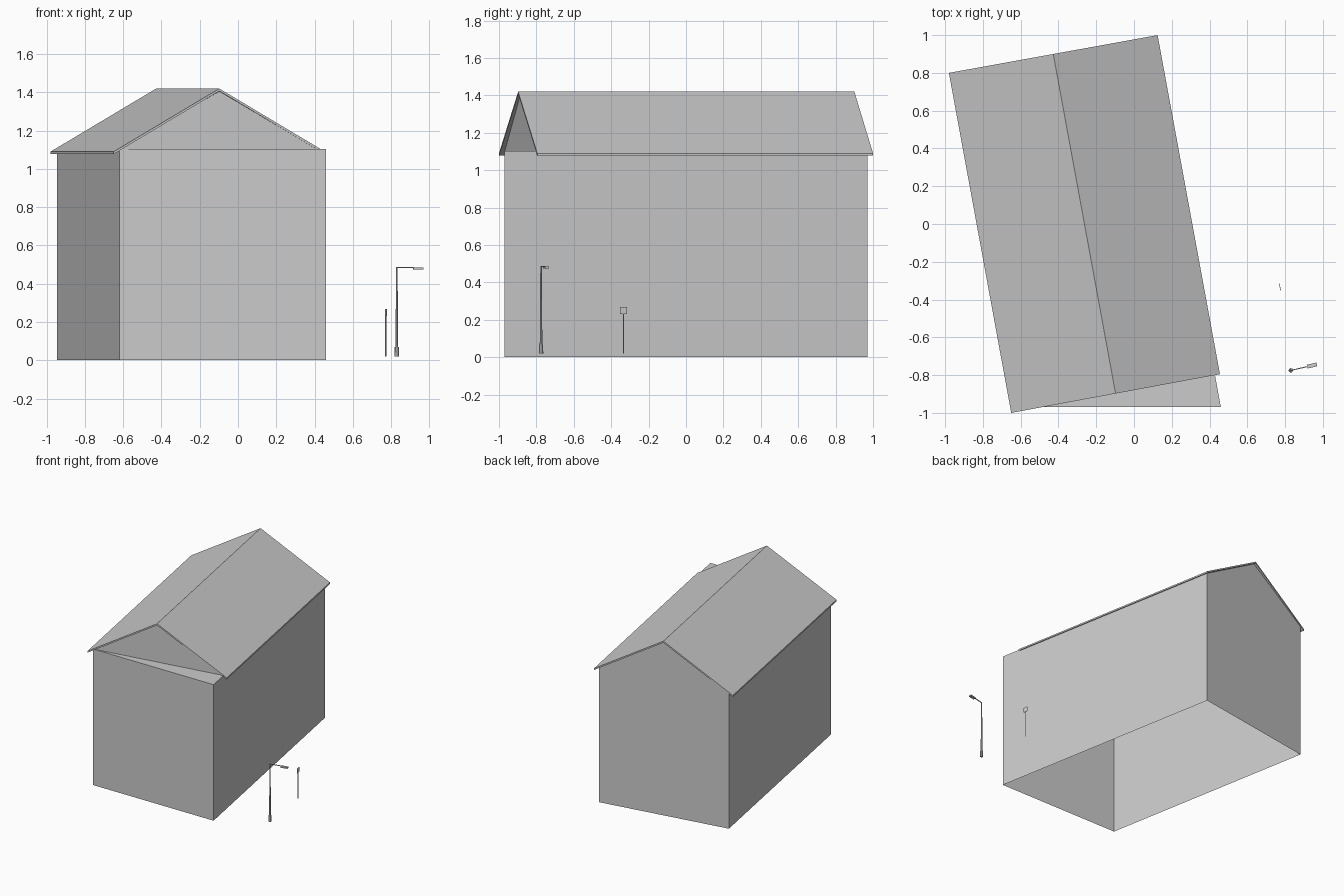
import bpy
from math import atan2
from mathutils import Vector, Matrix

if "Cube" in bpy.data.objects:
    bpy.data.objects.remove(bpy.data.objects["Cube"])


def mesh_object(name, verts, faces):
    me = bpy.data.meshes.new(name)
    me.from_pydata([tuple(v) for v in verts], [], faces)
    me.update()
    ob = bpy.data.objects.new(name, me)
    bpy.context.collection.objects.link(ob)
    return ob


def box(name, centre, size, angle=0.0):
    bpy.ops.mesh.primitive_cube_add(size=1, location=centre, rotation=(0, 0, angle))
    ob = bpy.context.object
    ob.name = name
    ob.scale = size
    return ob


def post(name, x, y, z0, z1, r0, r1, sides=8):
    bpy.ops.mesh.primitive_cone_add(vertices=sides, radius1=r0, radius2=r1, depth=z1 - z0,
                                    location=(x, y, (z0 + z1) / 2))
    bpy.context.object.name = name


# walls: skewed footprint, open underneath, capped at eaves height
WALL_TOP = 1.103
plan = [(-0.62, -0.97), (0.46, -0.97), (0.103, 0.97), (-0.945, 0.80)]
verts = [(x, y, 0) for x, y in plan] + [(x, y, WALL_TOP) for x, y in plan]
verts.append((-0.421, 0.885, 1.406))  # back gable apex
mesh_object("walls", verts, [(0, 1, 5, 4), (1, 2, 6, 5), (2, 3, 7, 8, 6),
                             (3, 0, 4, 7), (4, 5, 6, 7)])

# front gable, set back along the roof edge
mesh_object("front_gable", [(-0.62, -0.97, WALL_TOP), (0.427, -0.798, WALL_TOP),
                            (-0.097, -0.884, 1.406)], [(0, 1, 2)])

# roof: thin folded sheet with a slight overhang
RIDGE, EAVE, THICK = 1.42, 1.09, 0.013
front = [(-0.65, -1.0, EAVE), (-0.0975, -0.8975, RIDGE), (0.455, -0.795, EAVE)]
back = [(-0.98, 0.80, EAVE), (-0.4275, 0.90, RIDGE), (0.125, 1.0, EAVE)]
top = front + back
low = [(x, y, z - THICK) for x, y, z in top]
mesh_object("roof", top + low, [
    (0, 1, 4, 3), (1, 2, 5, 4), (6, 9, 10, 7), (7, 10, 11, 8),
    (0, 6, 7, 1), (1, 7, 8, 2), (3, 4, 10, 9), (4, 5, 11, 10),
    (0, 3, 9, 6), (2, 8, 11, 5)])

# street lamp
lx, ly = 0.83, -0.775
ang = atan2(0.032, 0.14)
along = Matrix.Rotation(ang, 3, 'Z') @ Vector((1, 0, 0))
post("lamp_base", lx, ly, 0.02, 0.068, 0.012, 0.011)
post("lamp_pole", lx, ly, 0.068, 0.487, 0.007, 0.004)
box("lamp_arm", Vector((lx, ly, 0.484)) + along * 0.045, (0.095, 0.005, 0.005), ang)
box("lamp_head", Vector((lx, ly, 0.479)) + along * 0.115, (0.053, 0.02, 0.011), ang)

# small road sign
sx, sy = 0.772, -0.334
post("sign_post", sx, sy, 0.02, 0.268, 0.003, 0.003)
box("sign_plate", (sx + 0.001, sy, 0.25), (0.003, 0.038, 0.038), 0.18)
